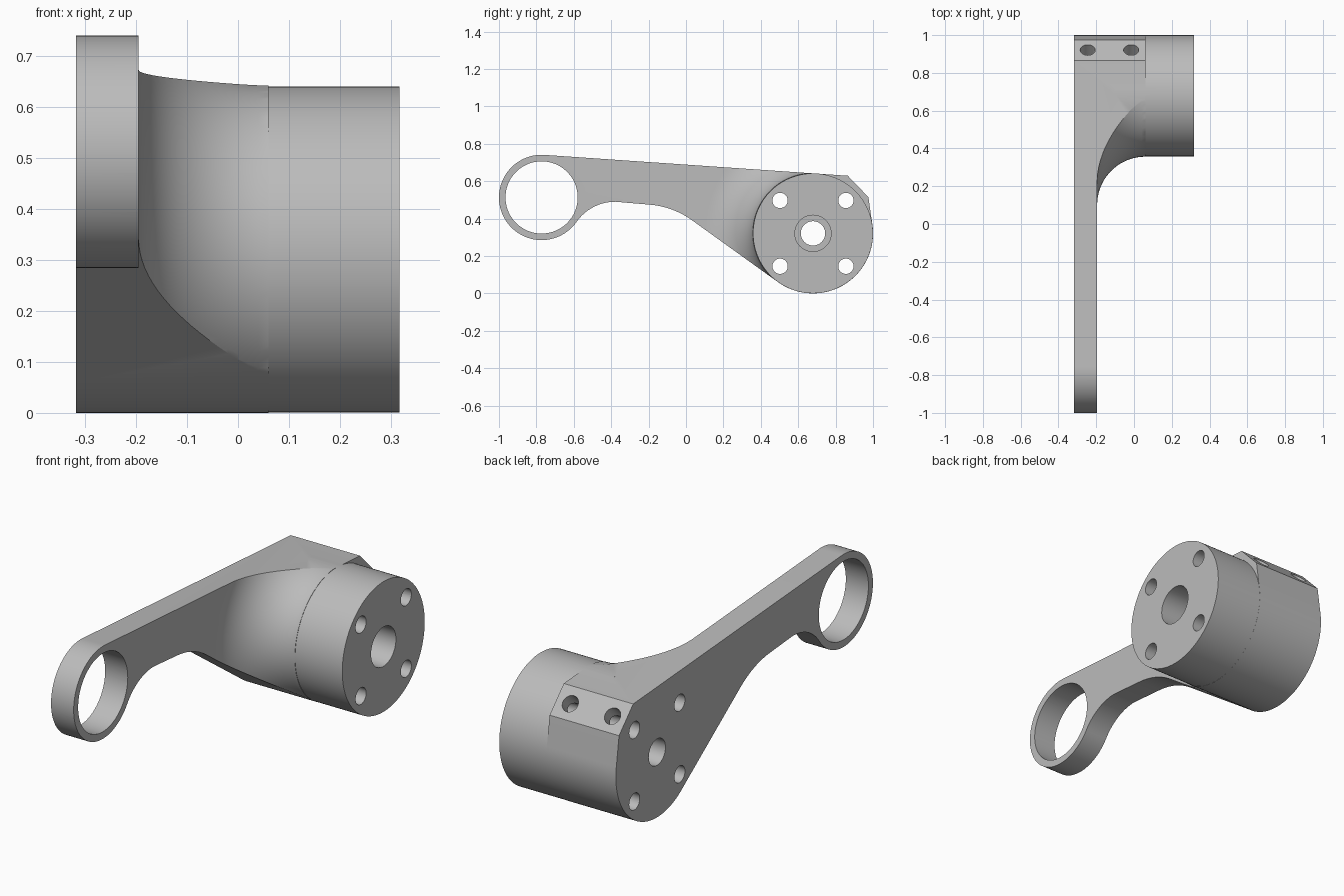
import bpy, bmesh, math
from mathutils import Vector, Matrix

if "Cube" in bpy.data.objects:
    bpy.data.objects.remove(bpy.data.objects["Cube"], do_unlink=True)

# Main dimensions, side profile measured in (y, z)
LEFT_X, RIGHT_X = -0.318, 0.317
PLATE_X, BLOCK_X = -0.195, 0.06
RING, RING_R, BORE_R = (-0.772, 0.513), 0.228, 0.193
HUB, HUB_R = (0.679, 0.321), 0.321

grey = bpy.data.materials.new("satin grey")
grey.use_nodes = True
colour = (0.5, 0.5, 0.5, 1)
grey.diffuse_color = colour
grey.node_tree.nodes["Principled BSDF"].inputs["Base Color"].default_value = colour


def finish(bm, name):
    bmesh.ops.recalc_face_normals(bm, faces=bm.faces)
    mesh = bpy.data.meshes.new(name)
    bm.to_mesh(mesh)
    bm.free()
    mesh.materials.append(grey)
    obj = bpy.data.objects.new(name, mesh)
    bpy.context.collection.objects.link(obj)
    return obj


def arc(centre, radius, start, end, steps):
    angles = [math.radians(start + (end - start) * i / steps) for i in range(steps + 1)]
    return [(centre[0] + radius * math.cos(a), centre[1] + radius * math.sin(a)) for a in angles]


def prism(name, outline, x0, x1):
    bm = bmesh.new()
    face = bm.faces.new([bm.verts.new((x0, y, z)) for y, z in outline])
    moved = bmesh.ops.extrude_face_region(bm, geom=[face])["geom"]
    bmesh.ops.translate(bm, vec=(x1 - x0, 0, 0),
                        verts=[v for v in moved if isinstance(v, bmesh.types.BMVert)])
    return finish(bm, name)


def cylinder(name, start, end, radius, segments=48):
    start, end = Vector(start), Vector(end)
    axis = end - start
    place = Matrix.Translation((start + end) / 2) @ axis.to_track_quat('Z', 'Y').to_matrix().to_4x4()
    bm = bmesh.new()
    bmesh.ops.create_cone(bm, cap_ends=True, segments=segments, radius1=radius,
                          radius2=radius, depth=axis.length, matrix=place)
    return finish(bm, name)


def sweep(name, section, start, end, steps):
    """Turn a closed (x, radius) section part way round the hub axis."""
    bm = bmesh.new()
    loops = []
    for i in range(steps + 1):
        a = math.radians(start + (end - start) * i / steps)
        loops.append([bm.verts.new((x, HUB[0] + r * math.cos(a), HUB[1] + r * math.sin(a)))
                      for x, r in section])
    n = len(section)
    for a, b in zip(loops, loops[1:]):
        for j in range(n):
            k = (j + 1) % n
            bm.faces.new((a[j], a[k], b[k], b[j]))
    bm.faces.new(loops[0])
    bm.faces.new(loops[-1])
    return finish(bm, name)


def combine(target, tool, operation):
    mod = target.modifiers.new(operation.lower(), 'BOOLEAN')
    mod.operation, mod.solver, mod.object = operation, 'EXACT', tool
    bpy.context.view_layer.objects.active = target
    bpy.ops.object.modifier_apply(modifier=mod.name)
    bpy.data.objects.remove(tool, do_unlink=True)


# Arm outline: clamp corner, hub, curved underside, then round the ring
outline = [(0.865, 0.629), (0.975, 0.515)]
outline += arc(HUB, HUB_R, 8.3, -125.6, 48)
outline += arc((-0.231, 0.026), 0.45, 54.5, 86, 12)
outline += arc((-0.378, 0.237), 0.253, 90, 145, 16)
outline += arc(RING, RING_R, -36, -273.9, 80)
arm = prism("lever_arm", outline, LEFT_X, BLOCK_X)

# Thin the arm, leaving a concave flare around the hub
flare = BLOCK_X - PLATE_X
section = [(BLOCK_X - flare * math.sin(t), HUB_R + 0.0015 + flare * (1 - math.cos(t)))
           for t in [math.radians(90 * i / 20) for i in range(21)]]
section += [(PLATE_X, 2.2), (0.1, 2.2), (0.1, HUB_R + 0.0015)]
combine(arm, sweep("flare_cutter", section, 88, 272, 72), 'DIFFERENCE')

# Hub drum
combine(arm, cylinder("hub_drum", (-0.1, *HUB), (RIGHT_X, *HUB), HUB_R - 0.0005, 128), 'UNION')


# Bores running across the arm
def bore(centre, radius, x0=-0.5, x1=0.5, segments=48):
    combine(arm, cylinder("bore_cutter", (x0, *centre), (x1, *centre), radius, segments), 'DIFFERENCE')


bore(RING, BORE_R, segments=96)
bore(HUB, 0.065)
bore(HUB, 0.097, x0=-0.19)
for dy in (-0.176, 0.176):
    for dz in (-0.176, 0.176):
        bore((HUB[0] + dy, HUB[1] + dz), 0.041, segments=32)

# Set screw holes through the chamfer into the corner bore
for x in (-0.245, -0.015):
    combine(arm, cylinder("screw_cutter", (x, 0.855, 0.507), (x, 0.97, 0.618), 0.04, 32), 'DIFFERENCE')

bpy.ops.object.select_all(action='DESELECT')
arm.select_set(True)
bpy.context.view_layer.objects.active = arm
bpy.ops.object.shade_smooth_by_angle(angle=math.radians(25))
